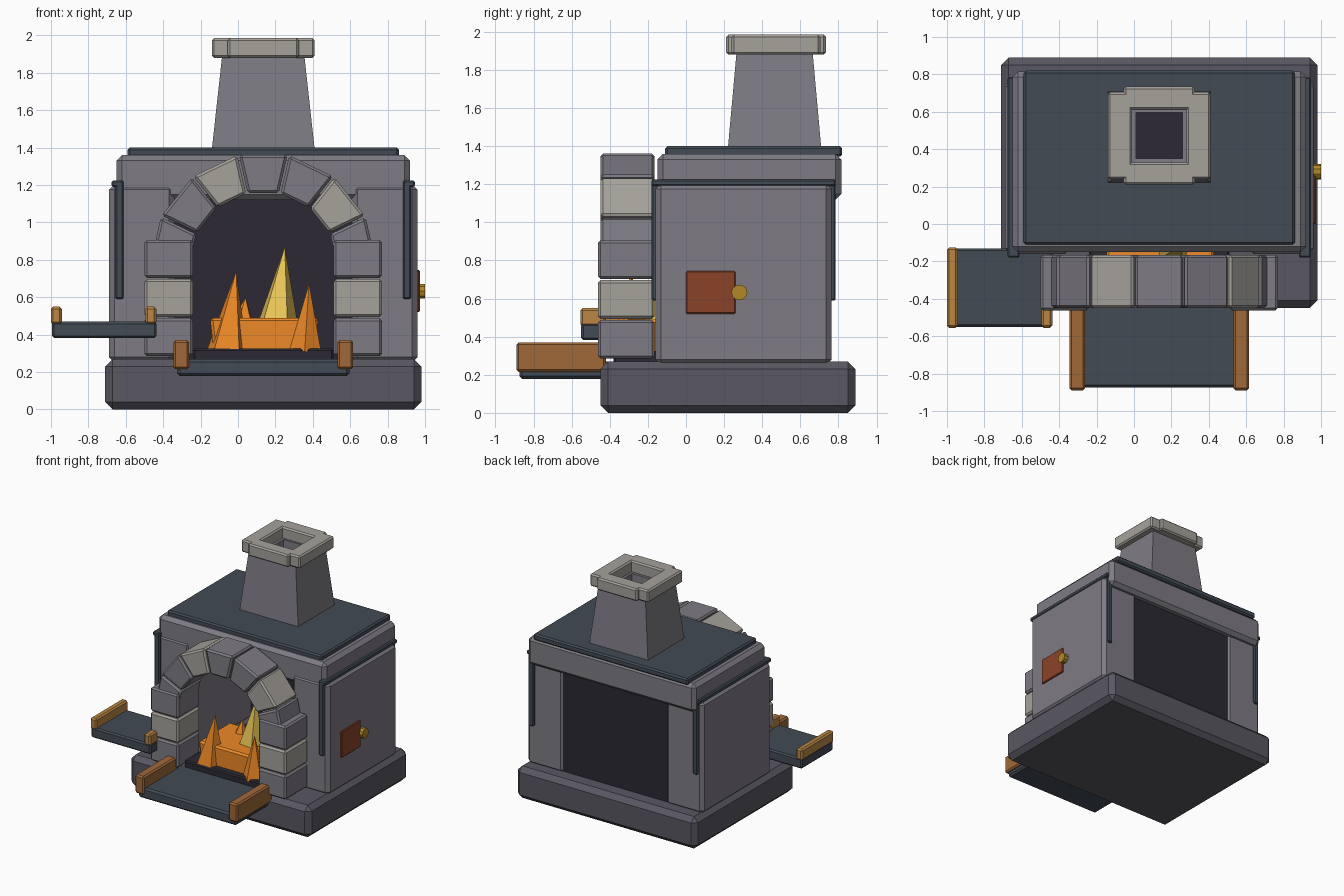
import bpy, bmesh, math
from mathutils import Matrix

if "Cube" in bpy.data.objects:
    bpy.data.objects.remove(bpy.data.objects["Cube"])

CX = 0.135  # symmetry line of the oven body


def mat(name, r, g, b):
    m = bpy.data.materials.new(name)
    m.diffuse_color = (r, g, b, 1)
    m.use_nodes = True
    m.node_tree.nodes["Principled BSDF"].inputs["Base Color"].default_value = m.diffuse_color
    return m


WALL = mat("wall_stone", 0.21, 0.20, 0.23)
BASE = mat("base_stone", 0.10, 0.095, 0.12)
PALE = mat("pale_stone", 0.38, 0.36, 0.33)
SLATE = mat("slate", 0.055, 0.07, 0.09)
SOOT = mat("soot", 0.025, 0.022, 0.033)
WOOD = mat("wood", 0.35, 0.14, 0.04)
LIGHT_WOOD = mat("light_wood", 0.50, 0.24, 0.06)
FIRE = mat("fire", 0.85, 0.25, 0.02)
YELLOW = mat("yellow_fire", 0.85, 0.58, 0.10)
RUST = mat("rust", 0.26, 0.055, 0.02)
BRASS = mat("brass", 0.45, 0.25, 0.02)


def finish(name, bm, material, bevel=0.0):
    bmesh.ops.recalc_face_normals(bm, faces=bm.faces)
    if bevel:
        bmesh.ops.bevel(bm, geom=bm.edges[:], offset=bevel, segments=1,
                        affect='EDGES', clamp_overlap=True)
    me = bpy.data.meshes.new(name)
    bm.to_mesh(me)
    bm.free()
    me.materials.append(material)
    ob = bpy.data.objects.new(name, me)
    bpy.context.collection.objects.link(ob)
    return ob


def prism(name, pts, y0, y1, material, bevel=0.012):
    """Extrude an x-z outline from y0 to y1."""
    bm = bmesh.new()
    f = bm.faces.new([bm.verts.new((x, y0, z)) for x, z in pts])
    ext = bmesh.ops.extrude_face_region(bm, geom=[f])
    for v in ext["geom"]:
        if isinstance(v, bmesh.types.BMVert):
            v.co.y = y1
    return finish(name, bm, material, bevel)


def box(name, x0, x1, y0, y1, z0, z1, material, bevel=0.012):
    return prism(name, [(x0, z0), (x1, z0), (x1, z1), (x0, z1)], y0, y1, material, bevel)


def mirrored(name, x0, x1, *rest):
    """A box on the left side and its mirror image about CX."""
    box(name + "_left", x0, x1, *rest)
    box(name + "_right", 2 * CX - x1, 2 * CX - x0, *rest)


def spike(name, x, y, z0, z1, r, sides, material, tip=(0, 0), turn=0.0):
    """Low-poly flame with a shifted tip."""
    bm = bmesh.new()
    ring = [bm.verts.new((x + r * math.cos(turn + 2 * math.pi * i / sides),
                          y + r * math.sin(turn + 2 * math.pi * i / sides), z0))
            for i in range(sides)]
    top = bm.verts.new((x + tip[0], y + tip[1], z1))
    bm.faces.new(ring)
    for i in range(sides):
        bm.faces.new((ring[i], ring[(i + 1) % sides], top))
    return finish(name, bm, material)


# Plinth, thick side walls, soot-dark back and hearth floor
box("base", -0.71, 0.98, -0.45, 0.89, 0, 0.27, BASE, 0.04)
mirrored("side_wall", -0.69, -0.34, -0.16, 0.765, 0.25, 1.205, WALL, 0.03)
box("firebox_back", -0.36, 0.63, 0.66, 0.75, 0.25, 1.2, SOOT, 0)
box("hearth_floor", -0.24, 0.51, -0.38, 0.68, 0.25, 0.325, SOOT, 0.01)

# Upper block and roof slab
box("upper_block", -0.65, 0.92, -0.15, 0.815, 1.12, 1.36, WALL, 0.03)
box("roof_slab", -0.59, 0.86, -0.11, 0.82, 1.345, 1.40, SLATE)

# Metal straps over the side walls
mirrored("strap_front", -0.655, -0.612, -0.18, -0.14, 0.59, 1.225, SLATE, 0.008)
mirrored("strap_back", -0.655, -0.612, 0.745, 0.785, 0.59, 1.225, SLATE, 0.008)
mirrored("strap_top", -0.675, -0.612, -0.18, 0.785, 1.19, 1.225, SLATE, 0.008)

# Arch: three stones per column and seven wedge stones
for i in range(3):
    z = 0.285 + 0.209 * i
    mirrored(f"column_stone_{i}", -0.50, -0.24, -0.462, -0.165, z, z + 0.203,
             PALE if i == 1 else WALL, 0.014)
step = math.pi / 7
for i in range(-3, 4):
    a0, a1 = (i - 0.5) * step, (i + 0.5) * step
    g_in, g_out = 0.012, 0.008
    pts = [(CX + r * math.sin(a), 0.77 + r * math.cos(a)) for r, a in (
        (0.395, a0 + g_in), (0.395, a1 - g_in), (0.605, a1 - g_out), (0.605, a0 + g_out))]
    prism(f"arch_stone_{i + 3}", pts, -0.45, -0.165, PALE if i in (-1, 2) else WALL, 0.014)

# Hollow tapered chimney lofted from four rings
bm = bmesh.new()
rings = []
for x0, x1, y0, y1, z in ((-0.14, 0.41, 0.22, 0.71, 1.39), (-0.085, 0.355, 0.265, 0.665, 1.89),
                          (0.01, 0.26, 0.35, 0.595, 1.89), (0.01, 0.26, 0.35, 0.595, 1.39)):
    rings.append([bm.verts.new((x, y, z)) for x, y in ((x0, y0), (x1, y0), (x1, y1), (x0, y1))])
for a, b in zip(rings, rings[1:] + rings[:1]):
    for i in range(4):
        j = (i + 1) % 4
        bm.faces.new((a[i], a[j], b[j], b[i]))
finish("chimney", bm, WALL)
box("flue_soot", 0.0, 0.27, 0.34, 0.60, 1.40, 1.82, SOOT, 0)

# Chimney cap from four overlapping bars
mirrored("cap_side", -0.14, -0.01, 0.24, 0.705, 1.88, 1.985, PALE)
box("cap_front", -0.055, 0.325, 0.21, 0.33, 1.88, 1.985, PALE)
box("cap_back", -0.055, 0.325, 0.61, 0.735, 1.88, 1.985, PALE)

# Fire: flared ember bed and flames
bm = bmesh.new()
bmesh.ops.create_cube(bm, size=1, matrix=Matrix.Translation((0.14, -0.11, 0.40))
                      @ Matrix.Diagonal((0.58, 0.42, 0.18, 1)))
for v in bm.verts:
    if v.co.z < 0.4:
        v.co.x = 0.14 + (v.co.x - 0.14) * 0.93
finish("ember_bed", bm, FIRE, 0.015)
spike("flame_left", -0.06, -0.28, 0.31, 0.74, 0.115, 5, FIRE, (0.05, -0.01), 0.3)
spike("flame_right", 0.36, -0.30, 0.31, 0.675, 0.09, 5, FIRE, (0.02, -0.02), 0.9)
spike("flame_tall", 0.20, -0.10, 0.38, 0.87, 0.135, 5, YELLOW, (0.05, -0.02), 0.2)
spike("flame_rear", 0.02, 0.0, 0.40, 0.60, 0.09, 5, FIRE, (0.02, 0), 0.5)

# Front tray with wooden rails
box("front_tray", -0.325, 0.595, -0.875, -0.36, 0.178, 0.27, SLATE, 0.015)
mirrored("front_tray_rail", -0.345, -0.262, -0.89, -0.42, 0.215, 0.37, WOOD)

# Side shelf with wooden rails
box("side_shelf", -0.995, -0.435, -0.55, -0.13, 0.382, 0.47, SLATE, 0.012)
box("side_shelf_rail_outer", -1.0, -0.942, -0.555, -0.125, 0.455, 0.55, LIGHT_WOOD)
box("side_shelf_rail_inner", -0.495, -0.437, -0.555, -0.42, 0.455, 0.55, LIGHT_WOOD)

# Small hatch and knob on the right wall
box("hatch", 0.94, 0.972, 0.0, 0.26, 0.52, 0.745, RUST, 0.006)
bm = bmesh.new()
bmesh.ops.create_cone(bm, cap_ends=True, segments=10, radius1=0.042, radius2=0.042, depth=0.05,
                      matrix=Matrix.Translation((0.975, 0.28, 0.632))
                      @ Matrix.Rotation(math.pi / 2, 4, 'Y'))
finish("hatch_knob", bm, BRASS)
